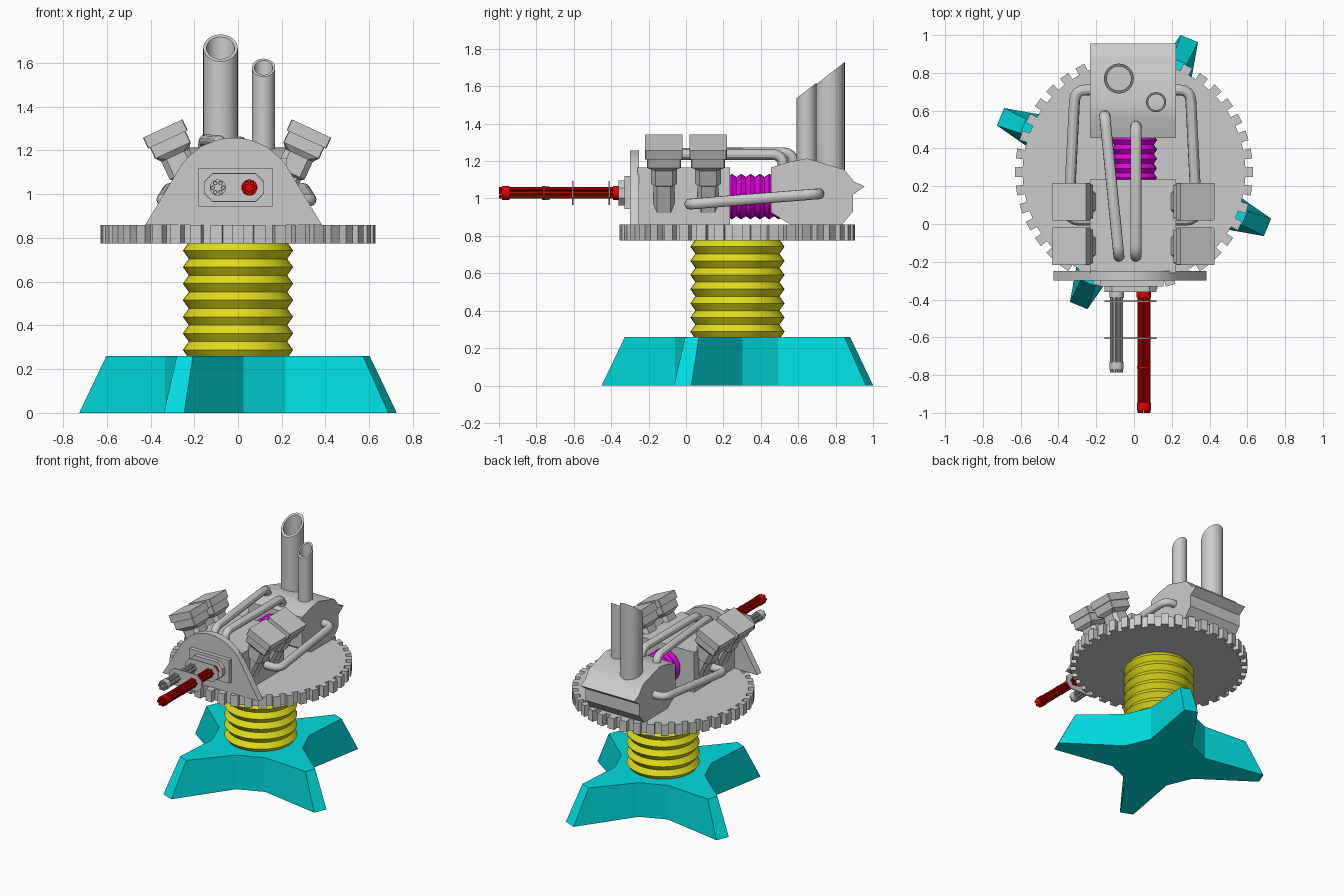
import bpy, bmesh
from math import sin, cos, pi, radians
from mathutils import Vector

if "Cube" in bpy.data.objects:
    bpy.data.objects.remove(bpy.data.objects["Cube"])

CY = 0.275  # turntable centre in y


def material(name, rgb):
    m = bpy.data.materials.new(name)
    m.diffuse_color = (*rgb, 1)
    m.use_nodes = True
    m.node_tree.nodes["Principled BSDF"].inputs["Base Color"].default_value = m.diffuse_color
    return m


CYAN = material("cyan", (0.0, 0.72, 0.74))
YELLOW = material("yellow", (0.75, 0.72, 0.01))
MAGENTA = material("magenta", (0.75, 0.0, 0.75))
RED = material("red", (0.75, 0.0, 0.0))


def finish(ob, mat=None, angle=30):
    if mat:
        ob.data.materials.append(mat)
    bpy.ops.object.select_all(action='DESELECT')
    ob.select_set(True)
    bpy.context.view_layer.objects.active = ob
    if ob.type == 'CURVE':
        bpy.ops.object.convert(target='MESH')
        ob = bpy.context.view_layer.objects.active
    bpy.ops.object.shade_smooth_by_angle(angle=radians(angle))
    return ob


def loft(name, rings, mat=None, angle=30):
    """Skin a list of equal-length closed loops and cap both ends."""
    bm = bmesh.new()
    vs = [[bm.verts.new(p) for p in r] for r in rings]
    n = len(vs[0])
    for a, b in zip(vs, vs[1:]):
        for i in range(n):
            bm.faces.new((a[i], a[(i + 1) % n], b[(i + 1) % n], b[i]))
    bm.faces.new(vs[0])
    bm.faces.new(vs[-1])
    bmesh.ops.recalc_face_normals(bm, faces=bm.faces)
    me = bpy.data.meshes.new(name)
    bm.to_mesh(me)
    bm.free()
    ob = bpy.data.objects.new(name, me)
    bpy.context.collection.objects.link(ob)
    return finish(ob, mat, angle)


def extrude_y(name, pts, y0, y1, mat=None):
    return loft(name, [[(x, y, z) for x, z in pts] for y in (y0, y1)], mat)


def extrude_x(name, pts, x0, x1, mat=None):
    return loft(name, [[(x, y, z) for y, z in pts] for x in (x0, x1)], mat)


def rect(x0, x1, z0, z1):
    return [(x0, z0), (x1, z0), (x1, z1), (x0, z1)]


def octagon(cx, cz, w, h, c):
    q = [(w, h - c), (w - c, h), (c - w, h), (-w, h - c),
         (-w, c - h), (c - w, -h), (w - c, -h), (w, c - h)]
    return [(cx + x, cz + z) for x, z in q]


def lathe(name, profile, center, axis='Z', mat=None, n=32):
    """Profile is (radius, distance along axis)."""
    rings = []
    for r, h in profile:
        ring = []
        for i in range(n):
            u, v = r * cos(2 * pi * i / n), r * sin(2 * pi * i / n)
            ring.append(Vector(center) + Vector((u, v, h) if axis == 'Z' else (u, h, v)))
        rings.append(ring)
    return loft(name, rings, mat)


def bellows(r_in, r_out, h0, h1, count):
    p = (h1 - h0) / count
    prof = []
    for i in range(count):
        prof += [(r_in, h0 + i * p), (r_out, h0 + (i + 0.5) * p)]
    return prof + [(r_in, h1)]


def tube(name, pts, r, bend=0.06):
    """Round pipe along a path with filleted corners."""
    P = [Vector(p) for p in pts]
    path = [P[0]]
    for a, b, c in zip(P, P[1:], P[2:]):
        s = b + (a - b).normalized() * bend
        e = b + (c - b).normalized() * bend
        path += [s * (1 - t) ** 2 + b * 2 * t * (1 - t) + e * t * t
                 for t in (0, 0.25, 0.5, 0.75, 1)]
    path.append(P[-1])
    cu = bpy.data.curves.new(name, 'CURVE')
    cu.dimensions = '3D'
    cu.bevel_depth, cu.bevel_resolution, cu.use_fill_caps = r, 4, True
    sp = cu.splines.new('POLY')
    sp.points.add(len(path) - 1)
    for q, v in zip(sp.points, path):
        q.co = (*v, 1)
    ob = bpy.data.objects.new(name, cu)
    bpy.context.collection.objects.link(ob)
    return finish(ob)


# four-legged star base
def star(r, half_w, z):
    pts = []
    for k in range(4):
        a = radians(-22.5 + 90 * k)
        d, s = Vector((cos(a), sin(a), 0)), Vector((-sin(a), cos(a), 0))
        o = Vector((0, CY, z))
        pts += [o + d * r - s * half_w, o + d * r + s * half_w]
        for off in (27, 63):
            v = a + radians(off)
            pts.append(o + Vector((cos(v), sin(v), 0)) * 0.335)
    return pts


loft("star_base", [star(0.765, 0.05, 0), star(0.635, 0.04, 0.26)], CYAN)

# bellows column
lathe("column", bellows(0.225, 0.252, 0.25, 0.78, 7), (0, CY, 0), 'Z', YELLOW, 40)

# toothed turntable
gear, N = [], 40
for i in range(N):
    for f, r in ((-0.27, 0.59), (-0.27, 0.63), (0.27, 0.63), (0.27, 0.59)):
        a = 2 * pi * (i + f) / N
        gear.append((r * cos(a), CY + r * sin(a)))
loft("turntable_gear", [[(x, y, z) for x, y in gear] for z in (0.775, 0.86)], angle=15)

# engine block, magenta coupling and rear housing
extrude_y("engine_block", rect(-0.232, 0.222, 0.858, 1.165), -0.26, 0.235)
lathe("coupling", bellows(0.105, 0.122, 0.22, 0.52, 6), (0.0, 0, 1.01), 'Y', MAGENTA)
extrude_x("rear_housing", [(0.455, 0.925), (0.455, 1.165), (0.55, 1.195), (0.647, 1.214),
                           (0.845, 1.155), (0.90, 1.09), (0.955, 1.064), (0.893, 1.02),
                           (0.893, 0.93), (0.834, 0.86), (0.56, 0.86)], -0.232, 0.222)

# front shield and gun mount
half = [(0.405, 0.858), (0.235, 1.14), (0.205, 1.172), (0.15, 1.218), (0.08, 1.247), (0.03, 1.257)]
shield = [(-0.02 + x, z) for x, z in half] + [(-0.02 - x, z) for x, z in reversed(half)]
extrude_y("front_shield", shield, -0.3, -0.25)
extrude_y("mount_plate", rect(-0.18, 0.157, 0.943, 1.12), -0.33, -0.29)
extrude_y("mount_boss", octagon(-0.018, 1.03, 0.138, 0.067, 0.04), -0.36, -0.32)
for i, y in enumerate((-0.41, -0.605)):
    extrude_y(f"barrel_brace_{i}", octagon(-0.018, 1.03, 0.138, 0.064, 0.04), y - 0.004, y + 0.004)

# twin rotary guns
for label, x, tip, mat in (("right", 0.052, -1.0, RED), ("left", -0.092, -0.785, None)):
    c = (x, 0, 1.03)
    lathe(f"{label}_gun_core", [(0.016, -0.34), (0.016, tip + 0.03)], c, 'Y', mat, 12)
    for k in range(6):
        a = k * pi / 3
        p = (x + 0.024 * cos(a), 0, 1.03 + 0.024 * sin(a))
        lathe(f"{label}_gun_barrel_{k}", [(0.0105, -0.34), (0.0105, tip), (0.006, tip),
                                          (0.006, tip + 0.03)], p, 'Y', mat, 10)
    lathe(f"{label}_gun_muzzle_ring", [(0.037, tip + 0.015), (0.037, tip + 0.055)], c, 'Y', mat, 20)
    lathe(f"{label}_gun_collar", [(0.038, -0.35), (0.038, -0.39)], c, 'Y', mat, 20)
    if mat:
        lathe("right_gun_mid_ring", [(0.036, -0.765), (0.036, -0.755)], c, 'Y', mat, 20)

# slanted cylinders, two per bank: (half width, chamfer, distance below the top)
tilt = radians(25)
STEPS = [(0.100, 0.004, 0), (0.100, 0.004, 0.055), (0.090, 0.004, 0.055), (0.090, 0.004, 0.11),
         (0.070, 0.025, 0.135), (0.070, 0.025, 0.225), (0.056, 0.02, 0.235), (0.056, 0.02, 0.42)]
for side in (-1, 1):
    for j, y in enumerate((-0.118, 0.118)):
        rings = []
        for w, c, t in STEPS:
            rings.append([(-0.004 + side * (0.34 + u * cos(tilt) - t * sin(tilt)), y + v,
                           1.30 - u * sin(tilt) - t * cos(tilt))
                          for u, v in octagon(0, 0, w, w, c)])
        loft(f"cylinder_{'left' if side < 0 else 'right'}_{j}", rings)

# side exhaust pipes
for side, label in ((-1, "left"), (1, "right")):
    c = -0.007
    tube(f"side_pipe_{label}", [(c + side * 0.2, 0.02, 0.97), (c + side * 0.34, 0.02, 0.97),
                                (c + side * 0.305, 0.71, 1.025), (c + side * 0.2, 0.71, 1.025)], 0.029)

# top pipes from block to rear housing
tube("top_pipe_left", [(-0.08, -0.17, 1.14), (-0.08, -0.17, 1.24),
                       (-0.155, 0.575, 1.245), (-0.155, 0.575, 1.15)], 0.029)
tube("top_pipe_right", [(0.01, -0.17, 1.14), (0.01, -0.17, 1.235),
                        (0.01, 0.52, 1.235), (0.01, 0.52, 1.14)], 0.029)


# slash-cut exhaust stacks
def stack(name, x, y, r, wall, top):
    def ring(rad, z, slope):
        return [(x + rad * cos(2 * pi * i / 32), y + rad * sin(2 * pi * i / 32),
                 z + slope * rad * sin(2 * pi * i / 32)) for i in range(32)]
    loft(name, [ring(r, 1.12, 0), ring(r, top, 0.78), ring(r - wall, top, 0.78),
                ring(r - wall, 1.2, 0)])


stack("large_stack", -0.08, 0.77, 0.079, 0.015, 1.668)
stack("small_stack", 0.117, 0.645, 0.053, 0.011, 1.578)
